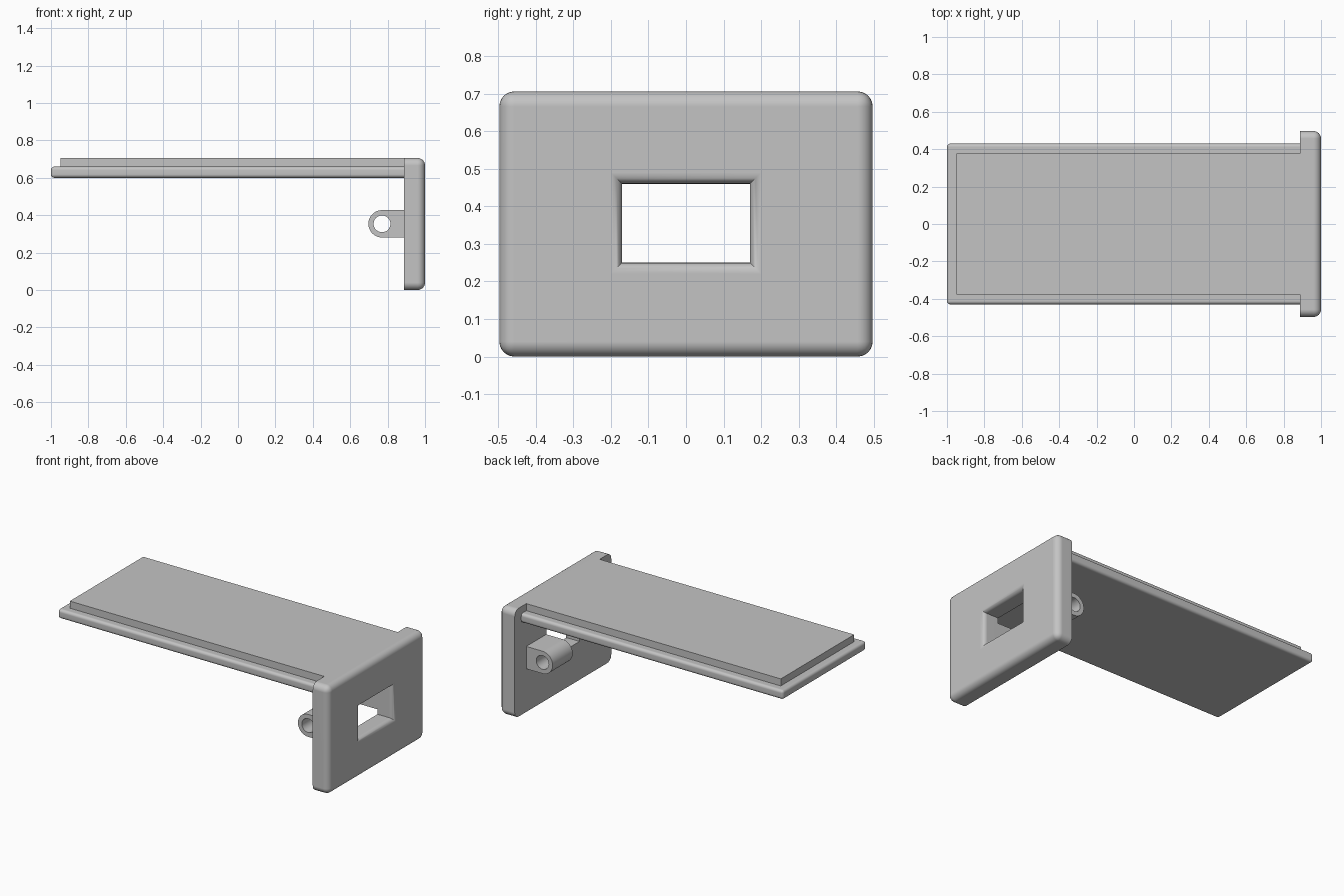
import bpy, bmesh, math

if "Cube" in bpy.data.objects:
    bpy.data.objects.remove(bpy.data.objects["Cube"])

grey = bpy.data.materials.new("plain grey")
grey.diffuse_color = (0.55, 0.55, 0.55, 1)
grey.use_nodes = True
grey.node_tree.nodes["Principled BSDF"].inputs["Base Color"].default_value = grey.diffuse_color


def loft(name, rings):
    """Closed solid joining equal-length rings of points, capped at both ends."""
    bm = bmesh.new()
    vs = [[bm.verts.new(p) for p in r] for r in rings]
    n = len(vs[0])
    for a, b in zip(vs, vs[1:]):
        for i in range(n):
            bm.faces.new((a[i], a[(i + 1) % n], b[(i + 1) % n], b[i]))
    bm.faces.new(vs[0])
    bm.faces.new(vs[-1])
    bmesh.ops.recalc_face_normals(bm, faces=bm.faces)
    me = bpy.data.meshes.new(name)
    bm.to_mesh(me)
    bm.free()
    me.materials.append(grey)
    ob = bpy.data.objects.new(name, me)
    bpy.context.collection.objects.link(ob)
    return ob


def box(name, x0, x1, hy, z0, z1):
    return loft(name, [[(x, -hy, z0), (x, hy, z0), (x, hy, z1), (x, -hy, z1)]
                       for x in (x0, x1)])


def round_edges(ob, radius, segments, keep=lambda e: True):
    bm = bmesh.new()
    bm.from_mesh(ob.data)
    bmesh.ops.bevel(bm, geom=[e for e in bm.edges if keep(e)], offset=radius,
                    segments=segments, profile=0.5, affect='EDGES')
    bm.to_mesh(ob.data)
    bm.free()


def cut(ob, cutter):
    """Subtract the cutter, bake the result and discard the cutter."""
    m = ob.modifiers.new("cut", 'BOOLEAN')
    m.operation, m.solver, m.object = 'DIFFERENCE', 'EXACT', cutter
    dg = bpy.context.evaluated_depsgraph_get()
    me = bpy.data.meshes.new_from_object(ob.evaluated_get(dg))
    ob.modifiers.clear()
    ob.data = me
    bpy.data.objects.remove(cutter)


def smooth(ob):
    bpy.ops.object.select_all(action='DESELECT')
    ob.select_set(True)
    bpy.context.view_layer.objects.active = ob
    bpy.ops.object.shade_smooth_by_angle(angle=math.radians(35))
    ob.modifiers.new("flat face normals", 'WEIGHTED_NORMAL').keep_sharp = True


BACK = 0.887   # inner face of the end plate

# End plate: all edges rounded except those around the inner face
plate = box("end_plate", BACK, 1, 0.497, 0, 0.706)
round_edges(plate, 0.04, 6, lambda e: max(v.co.x for v in e.verts) > 0.99)

# Window with a filleted outer rim
R = 0.03
depths = [R * (1 - math.cos(math.pi / 2 * i / 6)) for i in range(7)]
steps = [(1.02, R)] + [(1 - d, R - math.sqrt(max(0, R * R - (R - d) ** 2)))
                       for d in depths] + [(0.8, 0)]
rings = [[(x, -0.17 - o, 0.25 - o), (x, 0.17 + o, 0.25 - o),
          (x, 0.17 + o, 0.46 + o), (x, -0.17 - o, 0.46 + o)] for x, o in steps]
cut(plate, loft("window_cutter", rings))
smooth(plate)

# Lower slab with rounded rim, embedded slightly in the plate
slab = box("slab_rim", -1, BACK + 0.03, 0.43, 0.6, 0.66)
round_edges(slab, 0.018, 4)
smooth(slab)

# Raised panel on the slab, flush with the top of the plate
box("raised_panel", -0.948, BACK, 0.378, 0.645, 0.706)

# Pair of pivot lugs behind the plate
CX, CZ, LUG_R, HOLE_R = 0.77, 0.354, 0.073, 0.045
N = 24
arc = [(CX - LUG_R * math.sin(math.pi * i / N), CZ + LUG_R * math.cos(math.pi * i / N))
       for i in range(N + 1)]
lug_profile = arc + [(BACK, CZ - LUG_R), (BACK, CZ + LUG_R)]
hole_profile = [(CX + HOLE_R * math.cos(math.tau * i / 32),
                 CZ + HOLE_R * math.sin(math.tau * i / 32)) for i in range(32)]
for side, label in ((-1, "front"), (1, "back")):
    lug = loft(label + "_pivot_lug",
               [[(x, side * y, z) for x, z in lug_profile] for y in (0.172, 0.378)])
    cut(lug, loft("hole_cutter",
                  [[(x, side * y, z) for x, z in hole_profile] for y in (0.1, 0.45)]))
    smooth(lug)
